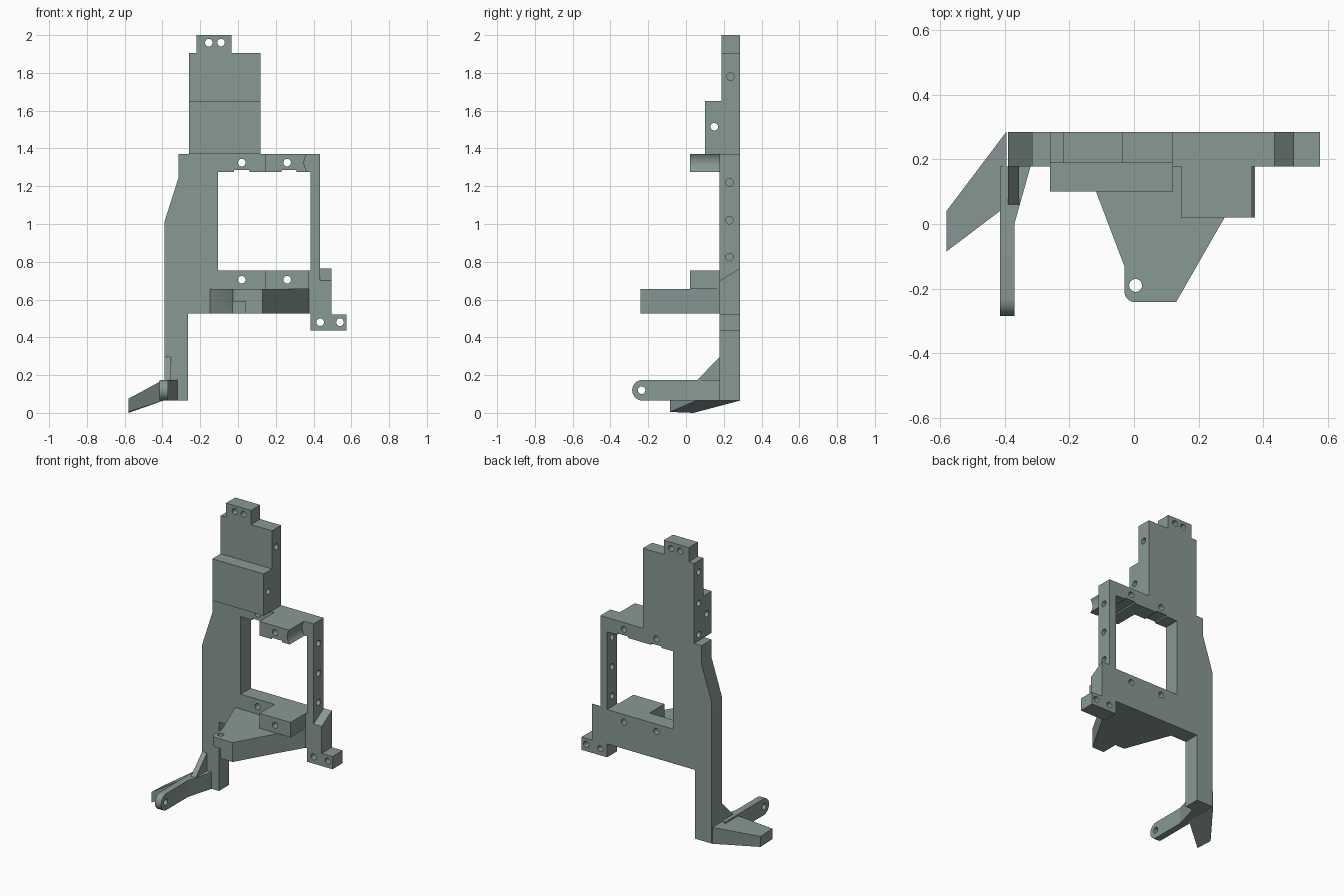
import bpy, bmesh, math

cube = bpy.data.objects.get("Cube")
if cube:
    bpy.data.objects.remove(cube, do_unlink=True)

paint = bpy.data.materials.new("grey green")
paint.use_nodes = True
paint.diffuse_color = (0.25, 0.32, 0.30, 1)
paint.node_tree.nodes["Principled BSDF"].inputs["Base Color"].default_value = paint.diffuse_color

PLACE = {
    "x": lambda a, b, t: (t, a, b),
    "y": lambda a, b, t: (a, t, b),
    "z": lambda a, b, t: (a, b, t),
}


def loft(name, start, end):
    """Solid between two matching loops of 3D points."""
    bm = bmesh.new()
    a = [bm.verts.new(p) for p in start]
    b = [bm.verts.new(p) for p in end]
    bm.faces.new(a)
    bm.faces.new(b)
    n = len(a)
    for i in range(n):
        j = (i + 1) % n
        bm.faces.new((a[i], a[j], b[j], b[i]))
    bmesh.ops.recalc_face_normals(bm, faces=bm.faces)
    mesh = bpy.data.meshes.new(name)
    bm.to_mesh(mesh)
    bm.free()
    mesh.materials.append(paint)
    obj = bpy.data.objects.new(name, mesh)
    bpy.context.collection.objects.link(obj)
    return obj


def prism(name, axis, pts, lo, hi):
    put = PLACE[axis]
    return loft(name, [put(a, b, lo) for a, b in pts], [put(a, b, hi) for a, b in pts])


def rect(a0, a1, b0, b1):
    return [(a0, b0), (a1, b0), (a1, b1), (a0, b1)]


def arc(a, b, r, start=0, stop=360, steps=24):
    count = steps if stop - start == 360 else steps + 1
    angles = [math.radians(start + (stop - start) * i / steps) for i in range(count)]
    return [(a + r * math.cos(t), b + r * math.sin(t)) for t in angles]


def cut(obj, axis, pts, lo, hi):
    cutter = prism("cutter", axis, pts, lo, hi)
    cutter.hide_render = True
    mod = obj.modifiers.new("cut", "BOOLEAN")
    mod.operation, mod.solver, mod.object = "DIFFERENCE", "EXACT", cutter
    bpy.context.view_layer.objects.active = obj
    bpy.ops.object.modifier_apply(modifier=mod.name)
    bpy.data.objects.remove(cutter, do_unlink=True)


def drill(obj, axis, spots, lo=-1, hi=1, r=0.02):
    for a, b in spots:
        cut(obj, axis, arc(a, b, r), lo, hi)


FRONT, BACK = 0.178, 0.285

# Main frame with leg and window
frame = prism("main_frame", "y", [
    (-0.315, 1.37), (-0.315, 1.245), (-0.39, 1.01), (-0.39, 0.065),
    (-0.265, 0.065), (-0.265, 0.525), (0.385, 0.525), (0.435, 0.525),
    (0.435, 1.37)], FRONT, BACK)
cut(frame, "y", rect(-0.105, 0.385, 0.755, 1.275), 0, 1)
for x in (0.02, 0.27):
    cut(frame, "y", rect(x - 0.04, x + 0.04, 1.26, 1.285), 0, 1)
rail_holes = [(0.02, 1.325), (0.26, 1.325), (0.02, 0.705), (0.26, 0.705)]
drill(frame, "y", rail_holes)
drill(frame, "x", [(0.23, z) for z in (1.22, 1.02, 0.825)], 0.36, 0.5)

# Side lug with sloped top, and its drilled ear
prism("side_lug", "x", [(FRONT, 0.52), (BACK, 0.52), (BACK, 0.765), (FRONT, 0.70)], 0.435, 0.495)
ear = prism("side_ear", "y", [
    (0.385, 0.435), (0.575, 0.435), (0.575, 0.52), (0.435, 0.52),
    (0.435, 0.525), (0.385, 0.525)], FRONT, BACK)
drill(ear, "y", [(0.435, 0.48), (0.54, 0.48)])

# Upper mast, top tab and thick front block
mast = prism("upper_mast", "y", [
    (-0.26, 1.37), (0.12, 1.37), (0.12, 1.905), (-0.035, 1.905),
    (-0.035, 2.0), (-0.22, 2.0), (-0.22, 1.905), (-0.26, 1.905)], 0.188, BACK)
drill(mast, "y", [(-0.155, 1.96), (-0.09, 1.96)])
drill(mast, "x", [(0.235, 1.78)], 0.0, 0.2)
drill(mast, "x", [(0.235, z) for z in (1.83, 1.62, 1.41)], -0.4, -0.16)
block = prism("mast_block", "y", rect(-0.26, 0.12, 1.37, 1.65), 0.10, 0.188)
drill(block, "x", [(0.15, 1.515)])

# Upper and lower clamps, the upper one with a hollowed end
upper = prism("upper_clamp", "y", rect(0.145, 0.375, 1.275, 1.37), 0.02, FRONT)
cut(upper, "y", arc(0.425, 1.325, 0.075, steps=48), -0.1, 0.3)
cut(upper, "y", rect(0.23, 0.31, 1.26, 1.285), -0.1, 0.3)
lower = prism("lower_clamp", "y", rect(0.145, 0.375, 0.655, 0.755), 0.02, FRONT)
drill(upper, "y", rail_holes[1:2])
drill(lower, "y", rail_holes[3:])

# Tapered shelf with rounded pivot corner
shelf = prism("front_shelf", "z", [(0.375, FRONT), (-0.147, FRONT), (-0.03, -0.13)]
              + arc(0.005, -0.207, 0.035, 180, 270, 8) + [(0.13, -0.242), (0.28, 0.02)],
              0.525, 0.655)
cut(shelf, "z", rect(-0.06, 0.04, -0.3, -0.13), 0.4, 0.59)
drill(shelf, "z", [(0.005, -0.19)])

# Foot arm with rounded drilled end, flared where it meets the leg
arm = prism("foot_arm", "x", [(0.0, 0.065), (0.0, 0.175)]
            + arc(-0.23, 0.12, 0.055, 90, 270, 16), -0.415, -0.37)
drill(arm, "x", [(-0.235, 0.12)])
prism("foot_arm_root", "z", [(-0.415, 0), (-0.37, 0), (-0.32, FRONT), (-0.415, FRONT)], 0.065, 0.175)
prism("foot_gusset", "x", [(0.06, 0.175), (FRONT, 0.175), (FRONT, 0.295)], -0.39, -0.355)

# Splayed outer toe
loft("outer_toe",
     [(-0.58, -0.085, 0.005), (-0.58, 0.04, 0.0), (-0.58, 0.04, 0.07), (-0.58, -0.085, 0.075)],
     [(-0.395, 0.055, 0.065), (-0.395, BACK, 0.065), (-0.395, BACK, 0.175), (-0.395, 0.055, 0.175)])

# Keep flat faces crisp and round holes smooth
for obj in bpy.context.collection.objects:
    if obj.type == "MESH" and paint.name in obj.data.materials:
        bpy.ops.object.select_all(action="DESELECT")
        obj.select_set(True)
        bpy.context.view_layer.objects.active = obj
        bpy.ops.object.shade_smooth_by_angle(angle=math.radians(30))
